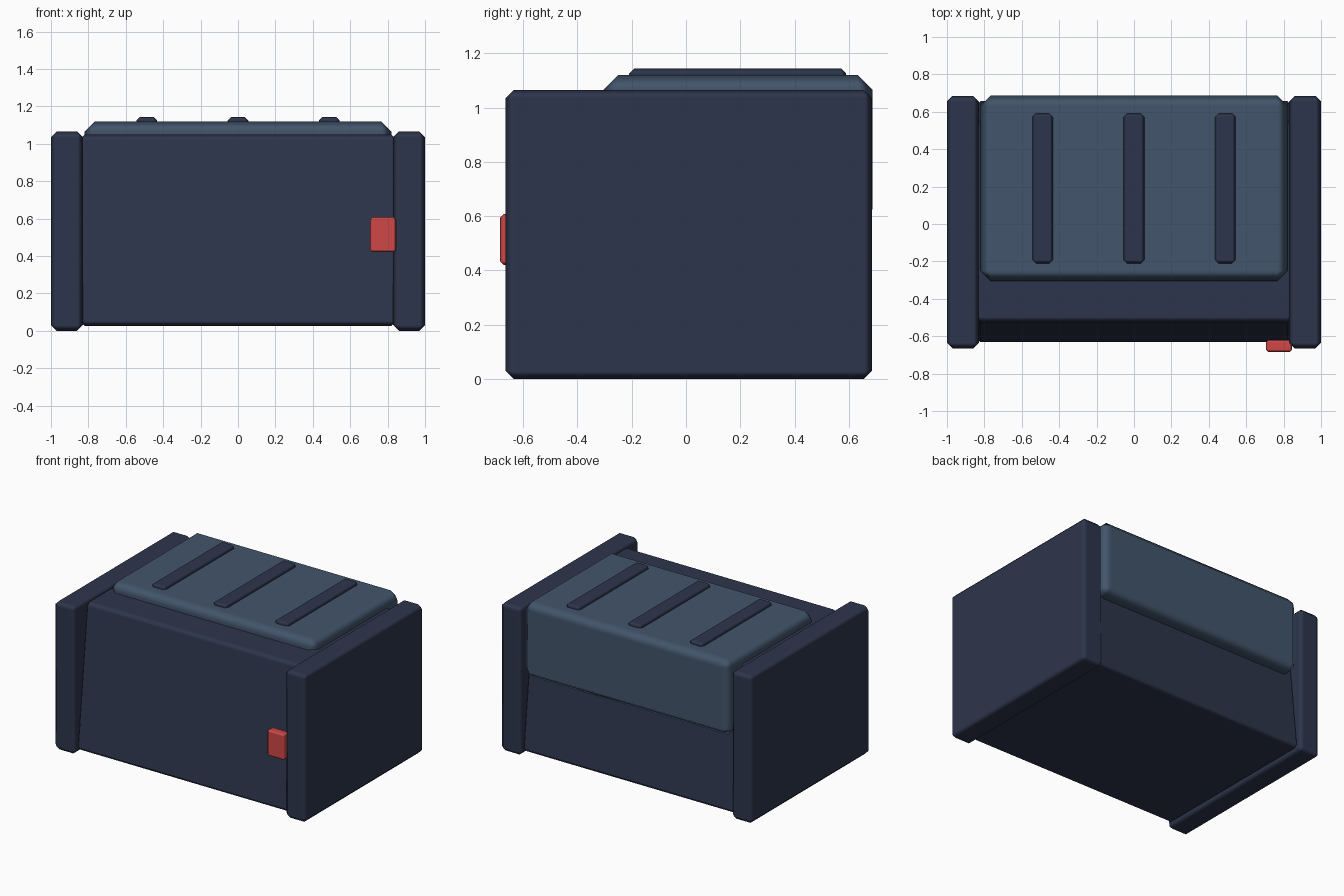
import bpy

if "Cube" in bpy.data.objects:
    bpy.data.objects.remove(bpy.data.objects["Cube"])


def material(name, color):
    m = bpy.data.materials.new(name)
    m.diffuse_color = (*color, 1)
    m.use_nodes = True
    m.node_tree.nodes["Principled BSDF"].inputs["Base Color"].default_value = m.diffuse_color
    return m


navy = material("dark_navy", (0.027, 0.036, 0.072))
slate = material("slate_blue", (0.055, 0.091, 0.147))
red = material("red", (0.62, 0.063, 0.063))


def block(name, lo, hi, bevel, mat, taper=1.0):
    """Chamfered box from corner lo to corner hi; taper narrows the top in y."""
    bpy.ops.mesh.primitive_cube_add(size=1)
    ob = bpy.context.object
    ob.name = name
    size = [b - a for a, b in zip(lo, hi)]
    ob.location = [(a + b) / 2 for a, b in zip(lo, hi)]
    for v in ob.data.vertices:
        if v.co.z > 0:
            v.co.y *= taper
        v.co = [c * s for c, s in zip(v.co, size)]
    ob.data.materials.append(mat)
    bpy.ops.object.shade_smooth()
    mod = ob.modifiers.new("chamfer", 'BEVEL')
    mod.width = bevel
    mod.segments = 1
    mod.limit_method = 'NONE'
    mod.harden_normals = True
    return ob


# Main housing, narrower at the top
block("body", (-0.85, -0.635, 0.025), (0.85, 0.66, 1.05), 0.03, navy, taper=0.83)

# Thick side panels
for side, x in (("left", -0.915), ("right", 0.915)):
    block(side + "_side_panel", (x - 0.085, -0.665, 0), (x + 0.085, 0.685, 1.065), 0.03, navy)

# Raised cover on the top and upper back
block("cover", (-0.82, -0.305, 0.57), (0.82, 0.687, 1.12), 0.055, slate)

# Ribs on the cover
for i in (-1, 0, 1):
    block("cover_rib", (0.488 * i - 0.055, -0.21, 1.08), (0.488 * i + 0.055, 0.59, 1.143), 0.018, navy)

# Red latch on the front
block("latch", (0.705, -0.685, 0.42), (0.845, -0.62, 0.608), 0.014, red)
